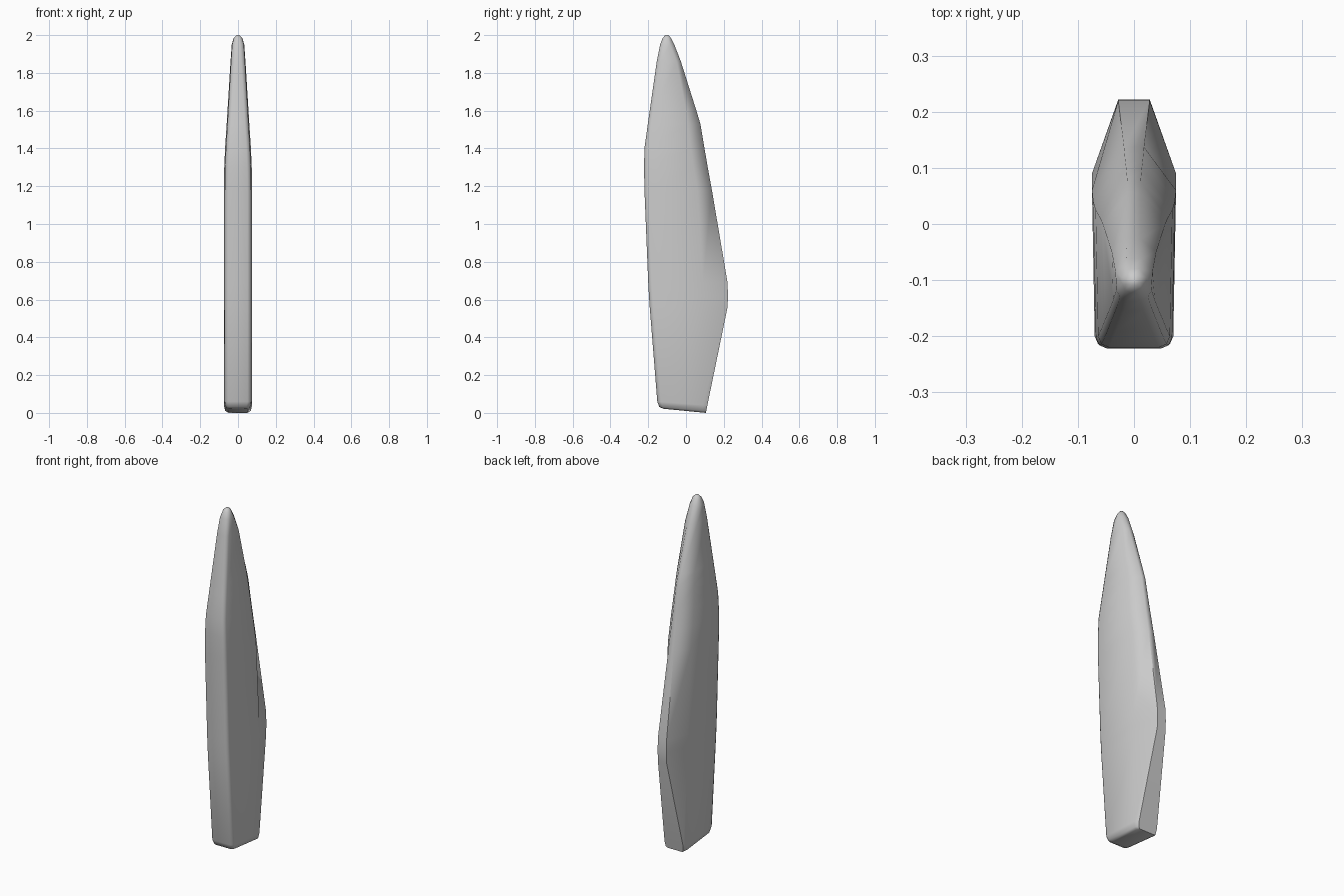
import bpy, bmesh

if "Cube" in bpy.data.objects:
    bpy.data.objects.remove(bpy.data.objects["Cube"])

# Cross-sections going up: z, front lift, front y, shoulder y, back y, half width, back half width
levels = [
    (0.00, .022, -.120, .085, .105, .050, .050),
    (0.01, .022, -.142, .088, .107, .064, .057),
    (0.04, .020, -.152, .090, .113, .070, .060),
    (0.56, 0, -.192, .09, .220, .070, .028),
    (0.62, 0, -.196, .09, .222, .070, .028),
    (0.69, 0, -.200, .09, .220, .070, .028),
    (1.18, 0, -.220, .06, .137, .070, .018),
    (1.30, 0, -.222, .04, .115, .068, .016),
    (1.40, 0, -.220, .025, .098, .064, .014),
    (1.53, 0, -.202, .01, .076, .056, .012),
    (1.60, 0, -.192, .0, .055, .052, .012),
    (1.86, 0, -.155, -.05, -.027, .037, .012),
    (1.95, 0, -.137, -.085, -.062, .031, .014),
    (1.985, 0, -.123, -.095, -.080, .021, .010),
    (2.00, 0, -.110, -.1, -.092, .008, .005),
]


def section(bm, z, lift, yf, ys, yb, w, wb):
    """One closed ring: rounded front corners, flat sides, tapered back."""
    r = min(.02, .8 * w)
    half = [(w - r, yf), (w - .3 * r, yf + .3 * r), (w, yf + r),
            (w * 1.07, ys), (wb, yb)]
    ring = half + [(-x, y) for x, y in reversed(half)]
    return [bm.verts.new((x, y, z + lift * (yb - y) / (yb - yf)))
            for x, y in ring]


# Loft the blade body
bm = bmesh.new()
rings = [section(bm, *lv) for lv in levels]
n = len(rings[0])
for a, b in zip(rings, rings[1:]):
    for i in range(n):
        j = (i + 1) % n
        bm.faces.new((a[i], a[j], b[j], b[i]))
bm.faces.new(rings[0])
bm.faces.new(rings[-1])
bmesh.ops.recalc_face_normals(bm, faces=bm.faces)
mesh = bpy.data.meshes.new("blade_body")
bm.to_mesh(mesh)
bm.free()
blade = bpy.data.objects.new("blade_body", mesh)
bpy.context.collection.objects.link(blade)

# Smooth shading with crisp bottom edge
bpy.context.view_layer.objects.active = blade
blade.select_set(True)
bpy.ops.object.shade_smooth_by_angle(angle=1.0)
